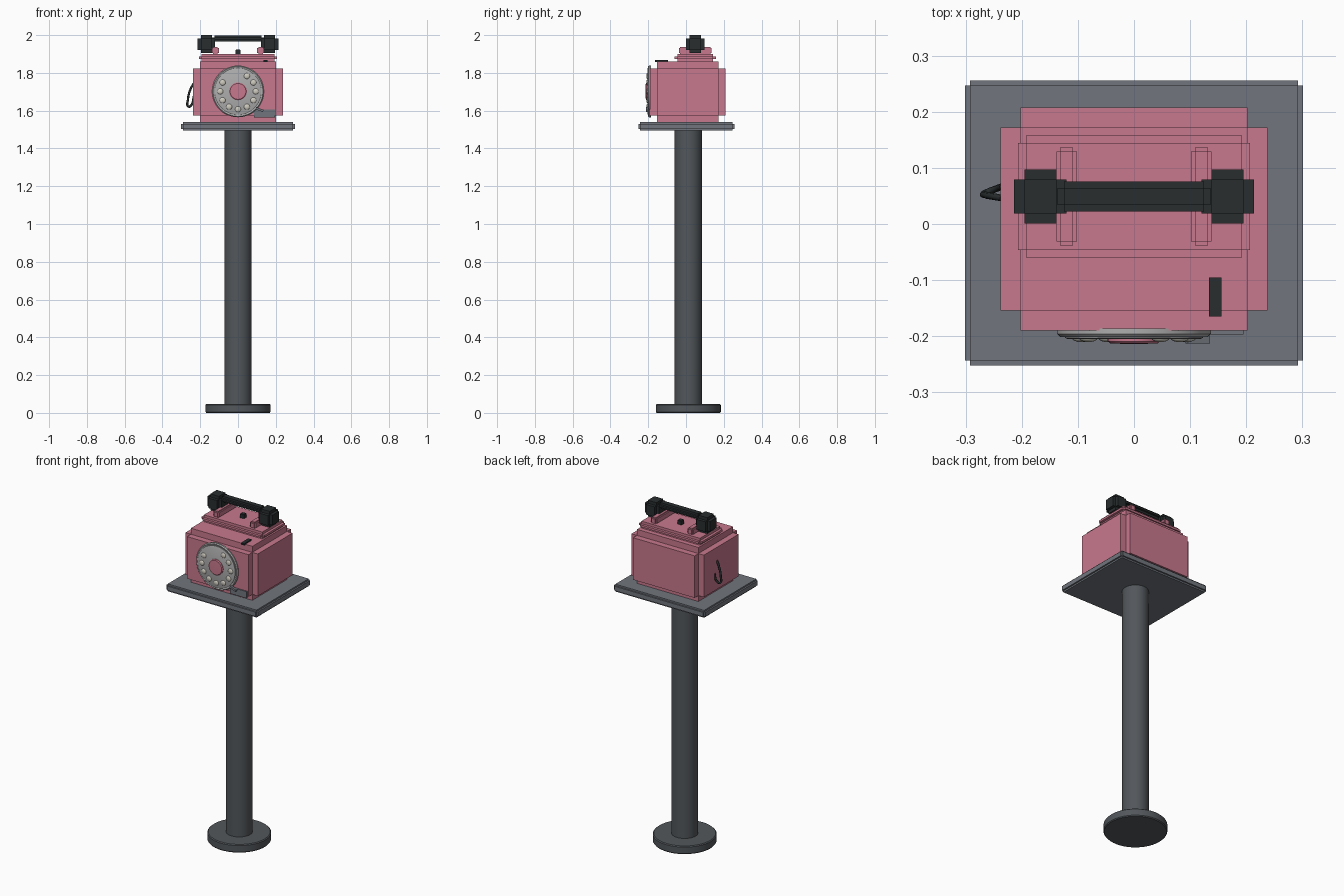
import bpy, bmesh, math
from mathutils import Matrix, Vector

if "Cube" in bpy.data.objects:
    bpy.data.objects.remove(bpy.data.objects["Cube"])


def mat(name, rgb):
    m = bpy.data.materials.new(name)
    m.diffuse_color = (*rgb, 1)
    m.use_nodes = True
    m.node_tree.nodes["Principled BSDF"].inputs["Base Color"].default_value = m.diffuse_color
    return m


PINK = mat("pink", (0.58, 0.19, 0.27))
GREY = mat("slate", (0.165, 0.18, 0.205))
STEEL = mat("dark_steel", (0.085, 0.095, 0.105))
BLACK = mat("black", (0.022, 0.027, 0.028))
SILVER = mat("silver", (0.42, 0.42, 0.42))
CREAM = mat("cream", (0.62, 0.6, 0.52))


def finish(name, bm, material, smooth=False):
    me = bpy.data.meshes.new(name)
    bmesh.ops.recalc_face_normals(bm, faces=bm.faces)
    bm.to_mesh(me)
    bm.free()
    ob = bpy.data.objects.new(name, me)
    bpy.context.collection.objects.link(ob)
    me.materials.append(material)
    if smooth:
        bpy.ops.object.select_all(action='DESELECT')
        ob.select_set(True)
        bpy.context.view_layer.objects.active = ob
        bpy.ops.object.shade_smooth_by_angle(angle=math.radians(35))
    return ob


def box(bm, c, h, rot=Matrix()):
    m = Matrix.Translation(c) @ rot @ Matrix.Diagonal((*[2 * v for v in h], 1))
    bmesh.ops.create_cube(bm, size=1, matrix=m)


# Stepped block: three crossed boxes, each full-size along one axis only
def stepped(name, c, h, r, material):
    bm = bmesh.new()
    for axis in range(3):
        box(bm, c, [h[i] if i == axis else h[i] - r for i in range(3)])
    return finish(name, bm, material)


# Lathe a (radius, height) profile
def lathe(name, profile, matrix, material, steps=48):
    bm = bmesh.new()
    vs = [bm.verts.new((r, 0, z)) for r, z in profile]
    es = [bm.edges.new(p) for p in zip(vs, vs[1:])]
    bmesh.ops.spin(bm, geom=vs + es, cent=(0, 0, 0), axis=(0, 0, 1),
                   angle=2 * math.pi, steps=steps)
    bmesh.ops.remove_doubles(bm, verts=bm.verts, dist=1e-5)
    bm.transform(matrix)
    return finish(name, bm, material, True)


# Stand
stand = Matrix.Translation((0, 0.012, 0))
lathe("base_disc", [(0, 0), (0.168, 0), (0.172, 0.005), (0.172, 0.043),
                    (0.167, 0.048), (0, 0.048)], stand, STEEL)
lathe("pole", [(0, 0.04), (0.072, 0.04), (0.072, 1.5), (0, 1.5)], stand, STEEL)
stepped("tray", (0, 0.002, 1.517), (0.301, 0.254, 0.022), 0.009, GREY)

# Telephone housing
stepped("body", (0, 0.009, 1.699), (0.238, 0.199, 0.161), 0.036, PINK)
stepped("top_plate", (0, 0.049, 1.88), (0.207, 0.11, 0.021), 0.015, PINK)
for side, s in (("left", -1), ("right", 1)):
    stepped("cradle_" + side, (s * 0.12, 0.049, 1.918), (0.0185, 0.087, 0.02), 0.007, PINK)
    stepped("handset_end_" + side, (s * 0.167, 0.049, 1.952), (0.0465, 0.0485, 0.048), 0.018, BLACK)
stepped("handset_bar", (0, 0.049, 1.982), (0.137, 0.0265, 0.017), 0.012, BLACK)
stepped("hook_button", (0, 0.049, 1.911), (0.014, 0.014, 0.014), 0.003, BLACK)

bm = bmesh.new()
box(bm, (0.145, -0.13, 1.862), (0.011, 0.035, 0.005))
finish("top_slot", bm, BLACK)

# Rotary dial facing -y
dial = Matrix.Translation((0, -0.186, 1.702)) @ Matrix.Rotation(math.pi / 2, 4, 'X')
lathe("dial_plate", [(0, 0), (0.137, 0), (0.137, 0.01), (0.132, 0.015),
                     (0.127, 0.012), (0, 0.012)], dial, SILVER)
lathe("dial_wheel", [(0, 0.012), (0.123, 0.012), (0.123, 0.017), (0.118, 0.019),
                     (0, 0.019)], dial, SILVER)
lathe("dial_hub", [(0, 0.015), (0.047, 0.015), (0.047, 0.023), (0.042, 0.027),
                   (0, 0.028)], dial, PINK, 32)

# Ten finger spots, gap towards upper left
bm = bmesh.new()
for i in range(10):
    a = math.radians(60 - 30 * i)
    m = (Matrix.Translation((0.094 * math.cos(a), 0.094 * math.sin(a), 0.018))
         @ Matrix.Diagonal((1, 1, 0.4, 1)))
    bmesh.ops.create_uvsphere(bm, u_segments=16, v_segments=8, radius=0.016, matrix=m)
bm.transform(dial)
finish("finger_spots", bm, CREAM, True)

# Label plate and finger stop
bm = bmesh.new()
box(bm, (0.14, -0.193, 1.585), (0.055, 0.004, 0.02))
finish("label_plate", bm, GREY)
bm = bmesh.new()
box(bm, (0.114, -0.206, 1.606), (0.021, 0.007, 0.006), Matrix.Rotation(math.radians(20), 4, 'Y'))
finish("finger_stop", bm, GREY)

# Cord hanging from the left side
cu = bpy.data.curves.new("cord", 'CURVE')
cu.dimensions = '3D'
cu.bevel_depth = 0.006
cu.bevel_resolution = 2
cu.resolution_u = 8
cu.use_fill_caps = True
pts = [(-0.234, 0.046, 1.745), (-0.251, 0.049, 1.715), (-0.265, 0.052, 1.66),
       (-0.263, 0.056, 1.622), (-0.248, 0.062, 1.628), (-0.234, 0.067, 1.675)]
sp = cu.splines.new('BEZIER')
sp.bezier_points.add(len(pts) - 1)
for bp, p in zip(sp.bezier_points, pts):
    bp.co = Vector(p)
    bp.handle_left_type = bp.handle_right_type = 'AUTO'
cord = bpy.data.objects.new("cord", cu)
cu.materials.append(BLACK)
bpy.context.collection.objects.link(cord)
